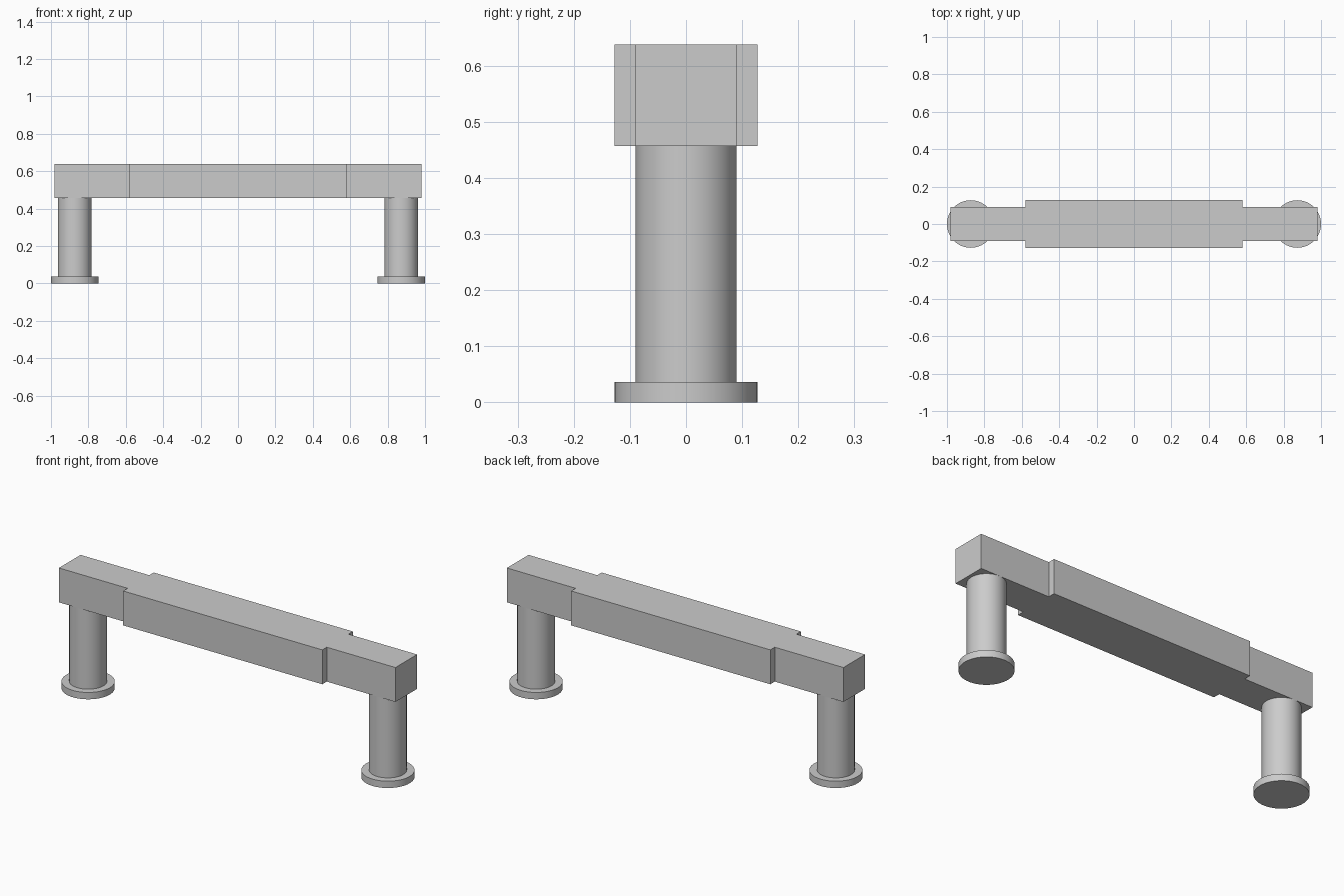
import bpy, bmesh

cube = bpy.data.objects.get("Cube")
if cube:
    bpy.data.objects.remove(cube, do_unlink=True)

METAL = (0.6, 0.6, 0.6, 1.0)
metal = bpy.data.materials.new("light grey metal")
metal.use_nodes = True
metal.diffuse_color = METAL
metal.node_tree.nodes["Principled BSDF"].inputs["Base Color"].default_value = METAL

BAR_BOTTOM, BAR_TOP = 0.457, 0.638
BAR_END, GRIP_END = 0.98, 0.58
NARROW, WIDE = 0.09, 0.127
POST_X = 0.873
FOOT_TOP = 0.036


def add_cylinder(name, x, radius, bottom, top):
    bpy.ops.mesh.primitive_cylinder_add(
        vertices=64, radius=radius, depth=top - bottom,
        location=(x, 0, (bottom + top) / 2))
    obj = bpy.context.object
    obj.name = name
    obj.data.materials.append(metal)
    bpy.ops.object.shade_smooth_by_angle()


# Handle bar: stepped outline, wider along the grip, extruded upward
quarter = [(BAR_END, NARROW), (GRIP_END, NARROW), (GRIP_END, WIDE)]
half = quarter + [(-x, y) for x, y in reversed(quarter)]
outline = half + [(-x, -y) for x, y in half]
bm = bmesh.new()
face = bm.faces.new([bm.verts.new((x, y, BAR_BOTTOM)) for x, y in outline])
result = bmesh.ops.extrude_face_region(bm, geom=[face], use_keep_orig=True)
top_verts = [v for v in result["geom"] if isinstance(v, bmesh.types.BMVert)]
bmesh.ops.translate(bm, verts=top_verts, vec=(0, 0, BAR_TOP - BAR_BOTTOM))
bmesh.ops.recalc_face_normals(bm, faces=bm.faces)
mesh = bpy.data.meshes.new("handle_bar")
bm.to_mesh(mesh)
bm.free()
mesh.materials.append(metal)
bpy.context.collection.objects.link(bpy.data.objects.new("handle_bar", mesh))

# Round posts, each on a flanged foot
for side, sign in (("left", 1), ("right", -1)):
    add_cylinder(side + "_post", sign * POST_X, NARROW, FOOT_TOP, BAR_BOTTOM)
    add_cylinder(side + "_foot", sign * POST_X, WIDE, 0, FOOT_TOP)
